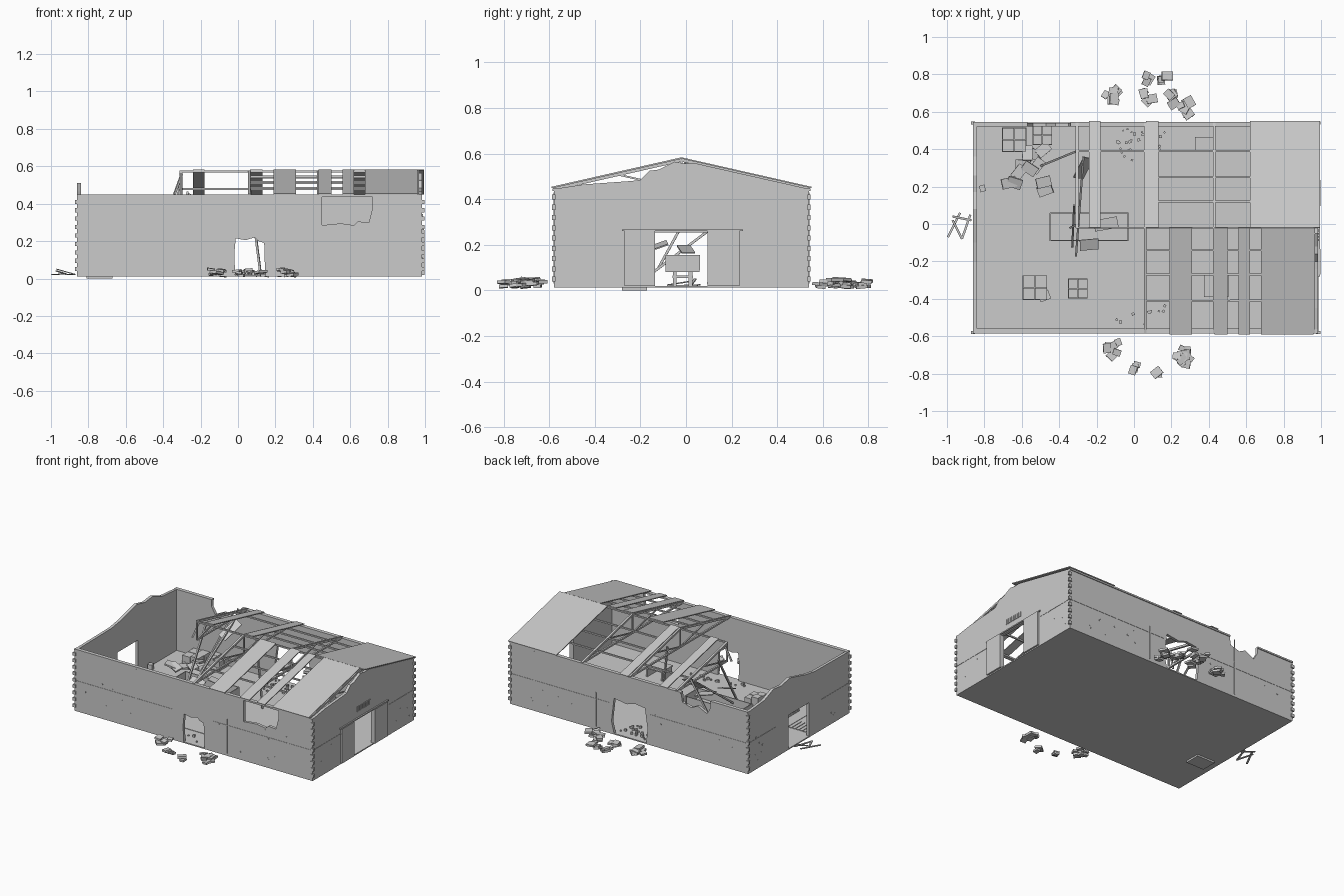
import bpy, bmesh, random
from math import radians
from mathutils import Matrix, Vector, Euler

if "Cube" in bpy.data.objects:
    bpy.data.objects.remove(bpy.data.objects["Cube"])
rng = random.Random(4)

grey = bpy.data.materials.new("concrete_grey")
grey.use_nodes = True
GREY = (0.6, 0.6, 0.6, 1)
grey.diffuse_color = GREY
grey.node_tree.nodes["Principled BSDF"].inputs["Base Color"].default_value = GREY

# Main extents of the hall
X0, X1, Y0, Y1 = -0.86, 0.985, -0.58, 0.54
FLOOR, EAVE, RIDGE, RIDGE_Y, T = 0.02, 0.445, 0.572, -0.02, 0.02


def roof_z(y):
    return RIDGE - (RIDGE - EAVE) * abs(y - RIDGE_Y) / 0.56


class Part:
    """Collects boxes, beams and outlines into one named mesh."""
    def __init__(self, name):
        self.name, self.bm = name, bmesh.new()

    def box(self, centre, size, rot=(0, 0, 0)):
        m = (Matrix.Translation(centre)
             @ Euler([radians(a) for a in rot]).to_matrix().to_4x4()
             @ Matrix.Diagonal((*size, 1)))
        bmesh.ops.create_cube(self.bm, size=1, matrix=m)

    def span(self, x0, x1, y0, y1, z0, z1):
        self.box(((x0 + x1) / 2, (y0 + y1) / 2, (z0 + z1) / 2), (x1 - x0, y1 - y0, z1 - z0))

    def beam(self, a, b, w=0.012, h=None):
        a, b = Vector(a), Vector(b)
        d = b - a
        m = (Matrix.Translation((a + b) / 2) @ d.to_track_quat('Y', 'Z').to_matrix().to_4x4()
             @ Matrix.Diagonal((w, d.length, h or w, 1)))
        bmesh.ops.create_cube(self.bm, size=1, matrix=m)

    def outline(self, points, axis, start, thick):
        def place(u, v):
            return (u, start, v) if axis == 'y' else (start, u, v)
        face = self.bm.faces.new([self.bm.verts.new(place(u, v)) for u, v in points])
        new = bmesh.ops.extrude_face_region(self.bm, geom=[face])["geom"]
        move = (0, thick, 0) if axis == 'y' else (thick, 0, 0)
        bmesh.ops.translate(self.bm, vec=move,
                            verts=[g for g in new if isinstance(g, bmesh.types.BMVert)])

    def done(self):
        bmesh.ops.recalc_face_normals(self.bm, faces=self.bm.faces)
        mesh = bpy.data.meshes.new(self.name)
        self.bm.to_mesh(mesh)
        self.bm.free()
        mesh.materials.append(grey)
        bpy.context.collection.objects.link(bpy.data.objects.new(self.name, mesh))


# Floor slab, inset work area and sunken steps
p = Part("floor")
p.span(X0, X1, Y0, Y1, 0.012, FLOOR)
p.span(-0.67, 0.06, -0.41, -0.14, FLOOR, 0.023)
p.done()
p = Part("pit_steps")
p.span(-0.81, -0.67, -0.28, -0.17, 0, 0.012)
for i in range(5):
    x = -0.81 + i * 0.028
    p.span(x, x + 0.02, -0.28, -0.17, FLOOR, 0.024)
p.done()

# Long walls with breaches
p = Part("front_wall")
p.outline([(X0, FLOOR), (-0.015, FLOOR), (-0.02, 0.13), (-0.012, 0.215), (0.04, 0.205),
           (0.09, 0.22), (0.11, 0.2), (0.14, 0.19), (0.145, FLOOR), (X1, FLOOR),
           (X1, EAVE), (0.72, EAVE), (0.72, 0.38), (0.7, 0.3), (0.64, 0.305), (0.62, 0.285),
           (0.55, 0.295), (0.45, 0.285), (0.45, EAVE), (X0, EAVE)], 'y', Y0, T)
p.done()
p = Part("back_wall")
p.outline([(X0, FLOOR), (-0.07, FLOOR), (-0.08, 0.12), (-0.06, 0.26), (0.02, 0.27),
           (0.08, 0.25), (0.18, 0.265), (0.2, 0.1), (0.18, FLOOR), (X1, FLOOR),
           (X1, EAVE), (-0.34, EAVE), (-0.35, 0.38), (-0.42, 0.36), (-0.47, 0.385),
           (-0.54, 0.35), (-0.57, 0.4), (-0.57, EAVE), (X0, EAVE)], 'y', Y1 - T, T)
p.done()

# End walls with doorways and broken gables
DOOR = [(-0.135, FLOOR), (-0.135, 0.255), (0.095, 0.255), (0.095, FLOOR)]
p = Part("right_gable_wall")
p.outline([(Y0, FLOOR)] + DOOR + [(Y1, FLOOR), (Y1, EAVE), (0.04, 0.558), (0, 0.556),
          (-0.05, 0.565), (-0.12, 0.53), (-0.16, 0.525), (-0.2, 0.485), (-0.24, 0.48),
          (-0.45, 0.465), (Y0, EAVE)], 'x', X1 - T, T)
p.done()
p = Part("left_gable_wall")
p.outline([(Y0, FLOOR)] + DOOR + [(Y1, FLOOR), (Y1, EAVE), (0.36, 0.46), (0.26, 0.5),
          (0.17, 0.49), (0.08, 0.51), (0, 0.49), (-0.1, 0.465), (-0.2, 0.45), (Y0, EAVE)],
          'x', X0, T)
p.done()

# Wall trim: cap rails, panel seams, toothed corners
p = Part("wall_cap_rails")
for x0, x1 in ((X0, 0.45), (0.45, X1)):
    p.span(x0, x1, Y0 - 0.006, Y0 + T, EAVE - 0.008, EAVE + 0.003)
for x0, x1 in ((X0, -0.57), (-0.34, X1)):
    p.span(x0, x1, Y1 - T, Y1 + 0.006, EAVE - 0.008, EAVE + 0.003)
p.done()
p = Part("wall_panel_seams")
for y in (Y0, Y1):
    for x in (-0.38, 0.8, 0.32):
        p.box((x, y, 0.15 if x == 0.32 else 0.23), (0.006, 0.004, 0.24 if x == 0.32 else 0.4))
    for x0, x1 in ((X0, -0.1), (0.21, X1)):
        p.span(x0, x1, y - 0.002, y + 0.002, 0.222, 0.227)
for x in (X0, X1):
    for y0, y1 in ((Y0, -0.27), (0.24, Y1)):
        p.span(x - 0.002, x + 0.002, y0, y1, 0.222, 0.227)
p.done()
p = Part("corner_blocks")
for x in (X0, X1):
    for y in (Y0, Y1):
        for i in range(9):
            p.box((x, y, 0.05 + i * 0.045), (0.022, 0.014, 0.022))
p.done()
p = Part("wall_chips")
for i in range(48):
    z = rng.uniform(0.06, 0.27)
    if i % 3:
        p.box((rng.choice((rng.uniform(-0.8, -0.1), rng.uniform(0.25, 0.95))),
               rng.choice((Y0, Y1)), z), (0.009, 0.004, 0.008))
    else:
        p.box((rng.choice((X0, X1)), rng.choice((-1, 1)) * rng.uniform(0.3, 0.5), z),
              (0.004, 0.009, 0.008))
p.done()

# Sliding door leaves and vent over the right doorway
p = Part("sliding_doors")
p.span(X1, X1 + 0.012, -0.27, -0.135, FLOOR, 0.26)
p.span(X1, X1 + 0.012, 0.095, 0.235, FLOOR, 0.26)
p.span(X1, X1 + 0.009, -0.28, 0.25, 0.26, 0.268)
p.done()
p = Part("door_vent")
for i in range(9):
    y = -0.09 + i * 0.017
    p.span(X1, X1 + 0.004, y, y + 0.009, 0.31, 0.345)
p.done()

# Roof frame
p = Part("rafters")
for x in (-0.305, 0.06, 0.43, 0.96):
    for y in (Y0, Y1):
        if x > 0 or y > 0:
            p.beam((x, y, roof_z(y)), (x, RIDGE_Y, RIDGE), 0.014)
    for y in (-0.3, 0.26):
        if x > 0 or y > 0:
            p.beam((x, RIDGE_Y, EAVE), (x, y, roof_z(y)), 0.008)
    p.beam((x, Y0 if x > 0 else RIDGE_Y, EAVE), (x, Y1, EAVE), 0.012)
    p.beam((x, RIDGE_Y, EAVE), (x, RIDGE_Y, RIDGE), 0.01)
p.done()
p = Part("purlins")
for y, x0 in ((0.39, -0.305), (0.25, 0.06), (0.12, 0.06), (RIDGE_Y, -0.305),
              (-0.14, 0.06), (-0.27, 0.06), (-0.41, 0.06)):
    p.beam((x0, y, roof_z(y)), (X1 - T, y, roof_z(y)), 0.01)
p.done()
p = Part("fallen_beams")
for a, b in (((-0.305, 0.39, 0.48), (-0.5, 0.31, 0.05)), ((-0.32, 0.1, 0.5), (-0.33, -0.12, 0.1)),
             ((-0.27, 0.36, 0.46), (-0.31, -0.17, 0.06)), ((-0.3, 0, 0.56), (-0.34, -0.02, 0.45)),
             ((0.06, 0.12, 0.5), (0.12, 0.1, 0.03))):
    p.beam(a, b, 0.011)
p.done()

# Remaining roof sheets
p = Part("roof_sheets")
for x0, x1, side in ((-0.24, -0.18, 1), (0.065, 0.13, 1), (0.62, 0.995, 1), (0.19, 0.31, -1),
                     (0.43, 0.5, -1), (0.56, 0.62, -1), (0.68, 0.96, -1)):
    y = RIDGE_Y + side * 0.57
    x = (x0 + x1) / 2
    p.beam((x, RIDGE_Y, RIDGE + 0.009), (x, y, roof_z(y) + 0.009), x1 - x0, 0.006)
p.done()
p = Part("loose_roof_sheets")
p.box((-0.27, 0.3, 0.4), (0.06, 0.15, 0.006), (40, 25, -8))
p.box((-0.24, -0.11, 0.2), (0.1, 0.06, 0.006), (20, 10, 5))
p.box((-0.15, 0.0, 0.18), (0.13, 0.06, 0.006), (0, 14, 10))
p.done()

# Work trolley in the middle of the hall
p = Part("work_trolley")
p.span(-0.45, -0.03, -0.09, 0.06, 0.082, 0.09)
for y in (-0.088, 0.058):
    p.span(-0.45, -0.03, y - 0.003, y + 0.003, 0.09, 0.155)
for x in (-0.448, -0.032):
    p.span(x - 0.003, x + 0.003, -0.09, 0.06, 0.09, 0.155)
for x in (-0.42, -0.06):
    p.span(x - 0.01, x + 0.01, -0.06, 0.03, 0.055, 0.065)
    for y in (-0.05, 0.02):
        p.span(x - 0.01, x + 0.01, y - 0.008, y + 0.008, FLOOR, 0.082)
p.done()

# Stored crates and desks
p = Part("crates")
for cx, cy, s in ((-0.64, 0.45, 0.062), (-0.49, 0.475, 0.05), (-0.53, -0.34, 0.062),
                  (-0.3, -0.345, 0.05)):
    p.box((cx, cy, 0.026), (s * 2.1, s * 2.1, 0.012))
    for i in range(4):
        h = rng.uniform(0.03, 0.06)
        p.box((cx + (i % 2 - 0.5) * s * 1.05, cy + (i // 2 - 0.5) * s * 1.05, 0.032 + h / 2),
              (s, s, h))
p.box((-0.48, -0.385, 0.045), (0.06, 0.05, 0.05), (0, 0, 20))
p.box((-0.81, 0.19, 0.04), (0.03, 0.035, 0.04), (0, 0, 15))
p.done()
p = Part("desks")
for cx, cy, w, d in ((0.38, 0.43, 0.11, 0.07), (0.44, -0.33, 0.13, 0.12)):
    p.box((cx, cy, 0.085), (w, d, 0.008))
    for sx in (-0.45, 0.45):
        p.box((cx + sx * w, cy, 0.05), (0.01, d * 0.9, 0.062))
p.done()

# Debris on the floor and below the wall breaches
p = Part("floor_debris")
for i in range(11):
    p.box((-0.58 + rng.uniform(-0.11, 0.11), 0.28 + rng.uniform(-0.1, 0.12),
           0.03 + rng.uniform(0, 0.05)), (0.08, 0.055, 0.012),
          (rng.uniform(-15, 15), rng.uniform(-15, 15), rng.uniform(0, 180)))
for cx, cy, sx, sy in ((0.1, -0.48, 0.2, 0.06), (0.06, 0.45, 0.12, 0.06), (0.05, 0.4, 0.14, 0.1)):
    for i in range(16):
        s = rng.uniform(0.006, 0.016)
        p.box((cx + rng.uniform(-sx, sx), cy + rng.uniform(-sy, sy), FLOOR + s / 2), (s, s, s),
              (0, 0, rng.uniform(0, 90)))
p.done()
p = Part("rubble_piles")
for cx, cy, r, n in ((-0.12, 0.69, 0.04, 8), (0.07, 0.78, 0.02, 3), (0.16, 0.78, 0.02, 3),
                     (0.08, 0.69, 0.035, 5), (0.2, 0.67, 0.03, 6), (0.27, 0.62, 0.035, 7),
                     (-0.12, -0.66, 0.04, 8), (0, -0.765, 0.018, 3), (0.13, -0.79, 0.012, 2),
                     (0.26, -0.71, 0.045, 10)):
    for i in range(n):
        s = rng.uniform(0.035, 0.06)
        p.box((cx + rng.uniform(-r, r), cy + rng.uniform(-r, r), 0.018 + 0.034 * i / n),
              (s, s * 0.8, 0.014), (rng.uniform(-9, 9), rng.uniform(-9, 9), rng.uniform(0, 180)))
p.done()

# Broken planks outside the left doorway
p = Part("broken_planks")
for a, b in (((-0.995, -0.07, 0.02), (-0.93, 0.06, 0.025)), ((-0.97, 0.02, 0.04), (-0.92, -0.08, 0.024)),
             ((-0.92, -0.08, 0.022), (-0.875, 0.05, 0.022)), ((-0.97, 0.04, 0.05), (-0.87, 0.02, 0.022))):
    p.beam(a, b, 0.012, 0.005)
p.done()
